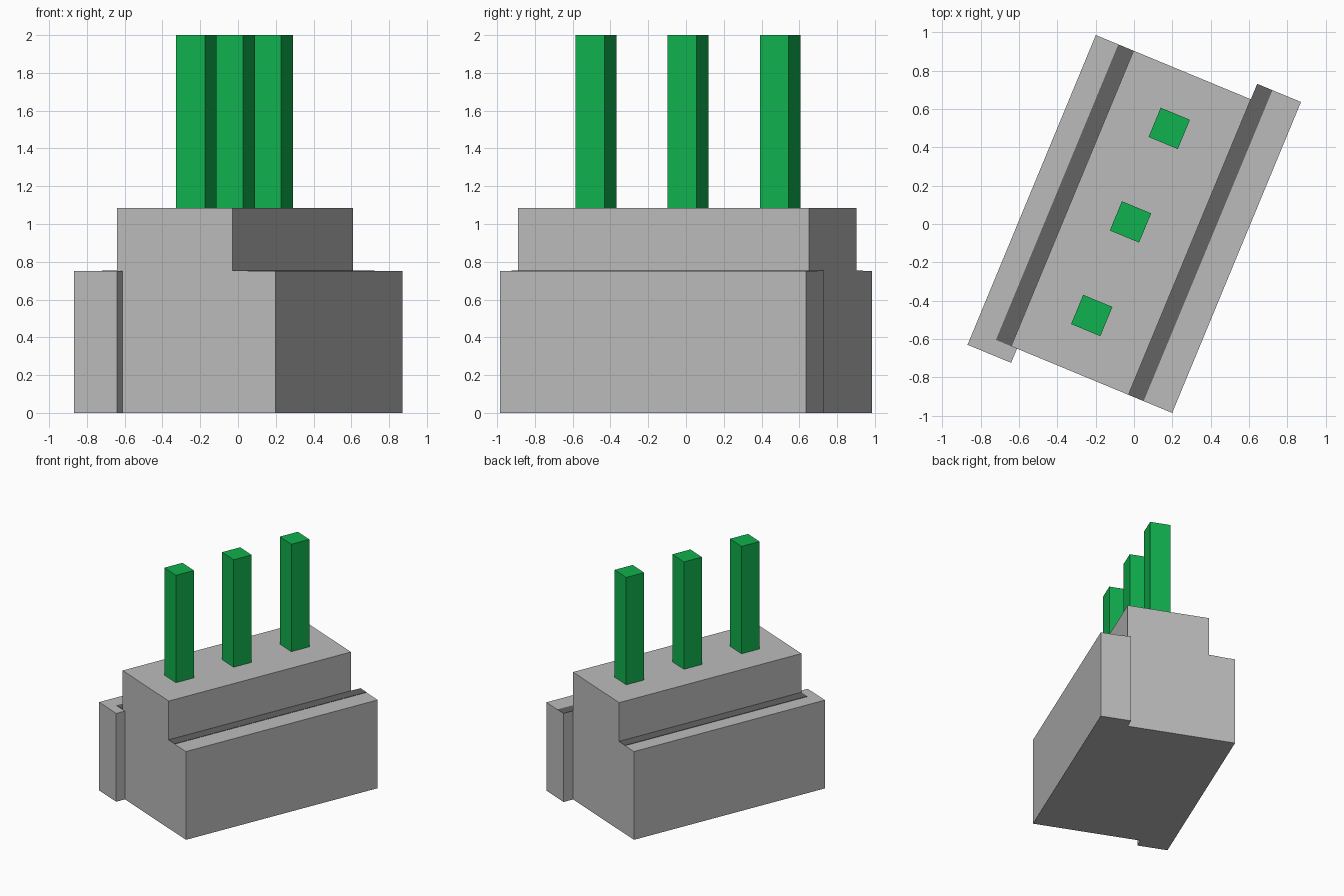
import bpy, bmesh
from math import radians
from mathutils import Matrix

if "Cube" in bpy.data.objects:
    bpy.data.objects.remove(bpy.data.objects["Cube"])

# Whole building is turned clockwise on the plan
TURN = Matrix.Rotation(radians(-22.5), 4, 'Z')


def material(name, rgb):
    m = bpy.data.materials.new(name)
    m.diffuse_color = (*rgb, 1)
    m.use_nodes = True
    m.node_tree.nodes["Principled BSDF"].inputs["Base Color"].default_value = m.diffuse_color
    return m


grey = material("light grey", (0.50, 0.50, 0.50))
dark = material("dark grey", (0.125, 0.125, 0.125))
green = material("green", (0.005, 0.44, 0.075))


def prism(name, profile, y0, y1, mat):
    """Extrude an x/z profile from y0 to y1, then turn it into place."""
    bm = bmesh.new()
    face = bm.faces.new([bm.verts.new((x, y0, z)) for x, z in profile])
    out = bmesh.ops.extrude_face_region(bm, geom=[face])
    new = [v for v in out['geom'] if isinstance(v, bmesh.types.BMVert)]
    bmesh.ops.translate(bm, vec=(0, y1 - y0, 0), verts=new)
    bmesh.ops.recalc_face_normals(bm, faces=bm.faces)
    bm.transform(TURN)
    mesh = bpy.data.meshes.new(name)
    bm.to_mesh(mesh)
    bm.free()
    mesh.materials.append(mat)
    ob = bpy.data.objects.new(name, mesh)
    bpy.context.collection.objects.link(ob)
    return ob


def box(name, x0, x1, y0, y1, z0, z1, mat):
    return prism(name, [(x0, z0), (x1, z0), (x1, z1), (x0, z1)], y0, y1, mat)


END = 0.834            # half length of the main body
LEDGE, ROOF = 0.752, 1.085
LEFT, RIGHT = -0.348, 0.314   # upper walls
OUTER = 0.561

# Stepped main body
prism("main_body", [(-OUTER, 0), (OUTER, 0), (OUTER, LEDGE), (RIGHT, LEDGE),
                    (RIGHT, ROOF), (LEFT, ROOF), (LEFT, LEDGE),
                    (-OUTER, LEDGE)], -END, END, grey)

# Side wings running past opposite ends
box("left_wing_end", -OUTER, -0.315, -0.914, -END, 0, LEDGE, grey)
box("right_wing_end", RIGHT, OUTER, END, 0.921, 0, LEDGE, grey)

# Dark strips along the ledges
box("left_ledge_strip", LEFT - 0.086, LEFT, -END, END, LEDGE, LEDGE + 0.003, dark)
box("right_ledge_strip", RIGHT, RIGHT + 0.086, -END, 0.921, LEDGE, LEDGE + 0.003, dark)

# Row of square chimneys
S = 0.0825
for i, y in enumerate((-0.525, 0.003, 0.531)):
    box(f"chimney_{i + 1}", -0.021 - S, -0.021 + S, y - S, y + S, ROOF, 2.0, green)
